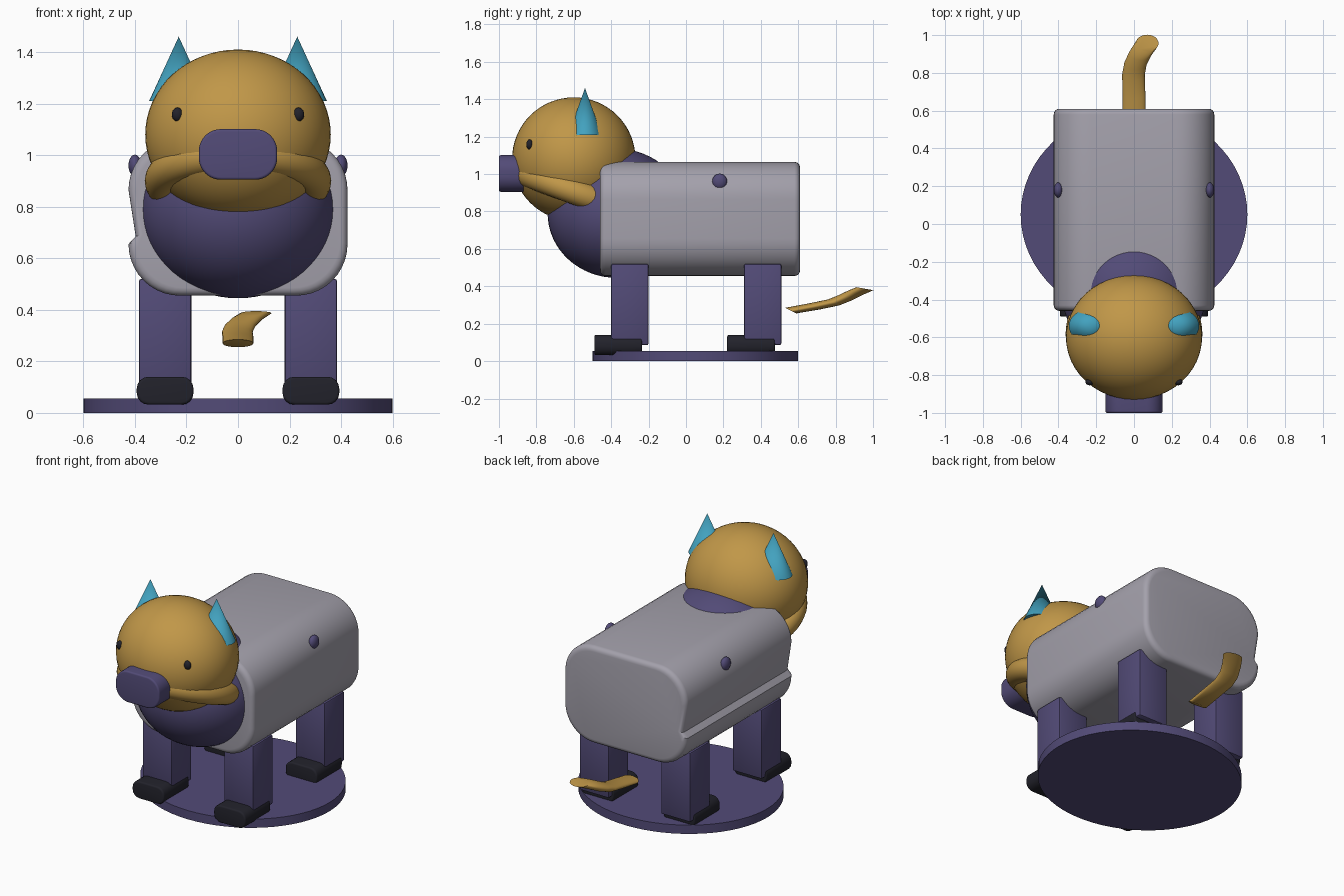
import bpy, bmesh
from math import sin, cos, pi, radians
from mathutils import Matrix, Vector

if "Cube" in bpy.data.objects:
    bpy.data.objects.remove(bpy.data.objects["Cube"], do_unlink=True)


def material(name, rgb):
    m = bpy.data.materials.new(name)
    m.use_nodes = True
    m.diffuse_color = (*rgb, 1)
    bsdf = next(n for n in m.node_tree.nodes if n.type == 'BSDF_PRINCIPLED')
    bsdf.inputs["Base Color"].default_value = (*rgb, 1)
    return m


PURPLE = material("purple", (0.085, 0.07, 0.185))
GOLD = material("gold", (0.53, 0.31, 0.065))
GREY = material("warm grey", (0.37, 0.355, 0.41))
TEAL = material("teal", (0.055, 0.36, 0.52))
BLACK = material("black", (0.016, 0.016, 0.024))


def finish(name, bm, mat, angle=35):
    bmesh.ops.recalc_face_normals(bm, faces=bm.faces)
    mesh = bpy.data.meshes.new(name)
    bm.to_mesh(mesh)
    bm.free()
    mesh.materials.append(mat)
    mesh.shade_smooth()
    mesh.set_sharp_from_angle(angle=radians(angle))
    ob = bpy.data.objects.new(name, mesh)
    bpy.context.collection.objects.link(ob)
    return ob


def loft(name, rings, mat, angle=35):
    """Skin a row of closed rings and cap both ends."""
    bm = bmesh.new()
    rows = [[bm.verts.new(p) for p in ring] for ring in rings]
    n = len(rows[0])
    for a, b in zip(rows, rows[1:]):
        for i in range(n):
            j = (i + 1) % n
            bm.faces.new((a[i], a[j], b[j], b[i]))
    bm.faces.new(rows[0])
    bm.faces.new(rows[-1])
    return finish(name, bm, mat, angle)


def rounded_profile(hw, hh, r, steps=10):
    """Rounded rectangle in x and z, starting at the top right corner."""
    pts = []
    for k, (sx, sz) in enumerate(((1, 1), (-1, 1), (-1, -1), (1, -1))):
        for i in range(steps + 1):
            a = (k + i / steps) * pi / 2
            pts.append((sx * (hw - r) + r * cos(a), sz * (hh - r) + r * sin(a)))
    return pts


def extrude_rounded(name, profile, x, z, y0, y1, bevel, mat):
    """Extrude a profile along y with softly rounded end edges."""
    hw = max(abs(p[0]) for p in profile)
    hh = max(abs(p[1]) for p in profile)
    steps = [(bevel * (1 - cos(a)), bevel * (1 - sin(a)))
             for a in (0, pi / 8, pi / 4, 3 * pi / 8, pi / 2)]
    ends = [(y0 + d, i) for d, i in steps]
    ends += [(y1 - d, i) for d, i in reversed(steps)]
    rings = [[(x + px * (1 - i / hw), y, z + pz * (1 - i / hh)) for px, pz in profile]
             for y, i in ends]
    return loft(name, rings, mat)


def ellipsoid(name, centre, radii, mat, u=48, v=32):
    bm = bmesh.new()
    bmesh.ops.create_uvsphere(bm, u_segments=u, v_segments=v, radius=1)
    bmesh.ops.transform(bm, verts=bm.verts,
                        matrix=Matrix.Translation(centre) @ Matrix.Diagonal((*radii, 1)))
    return finish(name, bm, mat)


def cone(name, centre, radii, height, top, mat, sides):
    """Upright elliptical cone or disc standing on centre."""
    bm = bmesh.new()
    bmesh.ops.create_cone(bm, cap_ends=True, segments=sides, radius1=1, radius2=top, depth=1)
    bmesh.ops.transform(bm, verts=bm.verts,
                        matrix=Matrix.Translation(centre) @ Matrix.Diagonal((*radii, height, 1))
                        @ Matrix.Translation((0, 0, 0.5)))
    return finish(name, bm, mat)


def bevelled_box(name, low, high, bevel, mat):
    low, high = Vector(low), Vector(high)
    bm = bmesh.new()
    bmesh.ops.create_cube(bm, size=1)
    bmesh.ops.transform(bm, verts=bm.verts, matrix=Matrix.Translation((low + high) / 2)
                        @ Matrix.Diagonal((*(high - low), 1)))
    bmesh.ops.bevel(bm, geom=bm.edges[:], offset=bevel, segments=2, profile=0.5, affect='EDGES')
    return finish(name, bm, mat)


# Stand
cone("stand", (0, 0.05, 0), (0.6, 0.55), 0.055, 1, PURPLE, 64)

# Body, with a groove along the lower right flank
body = rounded_profile(0.425, 0.305, 0.2)
body.insert(22, (-0.397, -0.075))
extrude_rounded("body", body, 0, 0.76, -0.46, 0.61, 0.03, GREY)

# Chest, head and snout
ellipsoid("chest", (0, -0.37, 0.79), (0.38, 0.37, 0.345), PURPLE)
ellipsoid("head", (0, -0.6, 1.08), (0.36, 0.33, 0.33), GOLD)
extrude_rounded("snout", rounded_profile(0.152, 0.098, 0.085), 0, 1.003, -1.0, -0.78, 0.01, PURPLE)

# Collar: tilted ring under the head
tilt = Matrix.Translation((0, -0.583, 0.9)) @ Matrix.Rotation(radians(-20), 4, 'X')
bm = bmesh.new()
N, M = 64, 20
grid = [[bm.verts.new(tilt @ Vector(((0.295 + 0.067 * cos(b)) * cos(a),
                                     (0.295 + 0.067 * cos(b)) * sin(a), 0.067 * sin(b))))
         for b in (2 * pi * j / M for j in range(M))]
        for a in (2 * pi * i / N for i in range(N))]
for i in range(N):
    for j in range(M):
        k, l = (i + 1) % N, (j + 1) % M
        bm.faces.new((grid[i][j], grid[k][j], grid[k][l], grid[i][l]))
finish("collar", bm, GOLD)

# Paired parts
for side, s in (("left", 1), ("right", -1)):
    cone(side + "_ear", (s * 0.23, -0.54, 1.21), (0.115, 0.09), 0.25, 0, TEAL, 32)
    ellipsoid(side + "_eye", (s * 0.235, -0.836, 1.158), (0.022, 0.018, 0.027), BLACK, 16, 10)
    ellipsoid(side + "_button", (s * 0.4, 0.18, 0.96), (0.025, 0.04, 0.042), PURPLE, 24, 16)
    for end, leg_y, foot_y in (("front", -0.4, -0.49), ("back", 0.31, 0.22)):
        bevelled_box(f"{end}_{side}_leg", (s * 0.283 - 0.102, leg_y, 0.085),
                     (s * 0.283 + 0.102, leg_y + 0.2, 0.52), 0.01, PURPLE)
        extrude_rounded(f"{end}_{side}_foot", rounded_profile(0.11, 0.054, 0.045, 4),
                        s * 0.283, 0.086, foot_y, foot_y + 0.255, 0.01, BLACK)

# Tail: flattened tube, curling up and to the left
tail = [((0, 0.56, 0.27), 0.03, 0.015), ((0, 0.69, 0.293), 0.03, 0.016),
        ((-0.003, 0.79, 0.314), 0.03, 0.016), ((0.008, 0.85, 0.338), 0.033, 0.015),
        ((0.035, 0.905, 0.365), 0.038, 0.012), ((0.07, 0.957, 0.387), 0.045, 0.008)]
loft("tail", [[(cx + 0.06 * cos(a), cy + dy * sin(a), cz - dz * sin(a))
               for a in (2 * pi * i / 24 for i in range(24))]
              for (cx, cy, cz), dy, dz in tail], GOLD, 50)
